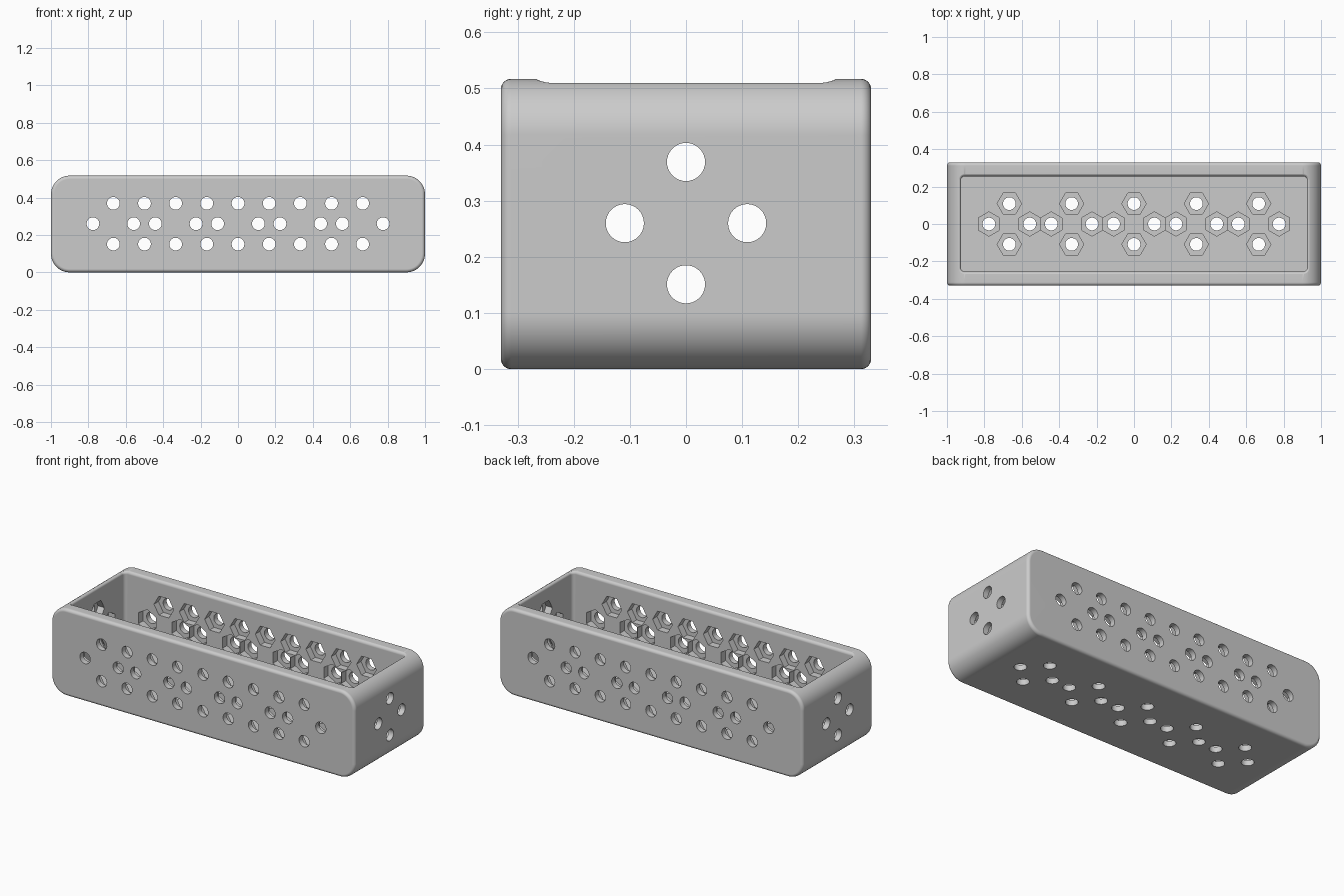
import bpy, bmesh, math
from mathutils import Matrix, Vector

if "Cube" in bpy.data.objects:
    bpy.data.objects.remove(bpy.data.objects["Cube"])

HX, HY, H, R = 1.0, 0.33, 0.517, 0.1      # outer half sizes, height, corner radius
CX, CY, FLOOR = 0.925, 0.255, 0.075       # cavity half sizes and floor height
EDGE, RIM = 0.018, 0.018                  # small edge roundings
ZC, OFF = 0.26, 0.109                     # hole group centre height and spread
HOLE_R, HEX_R, HEX_D = 0.034, 0.065, 0.042


def rrect(hx, hy, r, n):
    """Counter-clockwise rounded rectangle outline."""
    pts = []
    for k, (sx, sy) in enumerate(((1, 1), (-1, 1), (-1, -1), (1, -1))):
        for i in range(n + 1):
            a = math.pi / 2 * (k + i / n)
            pts.append((sx * (hx - r) + r * math.cos(a), sy * (hy - r) + r * math.sin(a)))
    return pts


def make_object(name, bm):
    bmesh.ops.recalc_face_normals(bm, faces=bm.faces)
    me = bpy.data.meshes.new(name)
    bm.to_mesh(me)
    bm.free()
    ob = bpy.data.objects.new(name, me)
    bpy.context.collection.objects.link(ob)
    return ob


def loft(name, rings):
    bm = bmesh.new()
    loops = [[bm.verts.new(p) for p in ring] for ring in rings]
    for a, b in zip(loops, loops[1:]):
        for i in range(len(a)):
            j = (i + 1) % len(a)
            bm.faces.new((a[i], a[j], b[j], b[i]))
    bm.faces.new(loops[0])
    bm.faces.new(loops[-1])
    return make_object(name, bm)


# Outer body: rounded profile swept along y, with softened front and back edges
stations = []
for i in range(7):
    a = math.pi / 2 * i / 6
    stations.append((-HY + EDGE * (1 - math.sin(a)), EDGE * (1 - math.cos(a))))
stations = stations[::-1]                 # front face first
stations = [(-HY + EDGE * (1 - math.cos(math.pi / 2 * i / 6)),
             EDGE * (1 - math.sin(math.pi / 2 * i / 6))) for i in range(7)]
stations += [(-y, d) for y, d in reversed(stations)]
body = loft("perforated_tray", [
    [(x, y, z + H / 2) for x, z in rrect(HX - d, H / 2 - d, R - d, 14)] for y, d in stations])


# Cavity cutter: flares at the top to round the rim along the curved ends
def top_z(x):
    e = max(0, abs(x) - (HX - R))
    return H - R + math.sqrt(max(0, R * R - e * e))


def cavity_ring(d, zf):
    return [(x, y, zf(x)) for x, y in rrect(CX + d, CY + d, 0.02 + d, 8)]


rings = [cavity_ring(0, lambda x: FLOOR)]
for i in range(8):
    a = math.pi / 2 * i / 7
    drop = RIM * (1 - math.sin(a)) - 0.0008
    rings.append(cavity_ring(RIM * (1 - math.cos(a)), lambda x, q=drop: top_z(x) - q))
rings.append(cavity_ring(RIM, lambda x: 0.65))
cavity = loft("cavity_cutter", rings)

# Hole layout: (position on inner wall, outward direction, hex spin along the wall)
groups = [k / 3 for k in range(-2, 3)]
holes = []


def add(p, n, point_dir):
    holes.append((Vector(p), Vector(n), Vector(point_dir)))


for c in groups:
    for s in (-1, 1):
        add((c, s * OFF, FLOOR), (0, 0, -1), (1, 0, 0))
        add((c + s * OFF, 0, FLOOR), (0, 0, -1), (0, 1, 0))
        for w in (-1, 1):
            add((c + s * OFF, w * CY, ZC), (0, w, 0), (0, 0, 1))
for k in range(-4, 5):
    for s in (-1, 1):
        for w in (-1, 1):
            add((k / 6, w * CY, ZC + s * OFF), (0, w, 0), (1, 0, 0))
for w in (-1, 1):
    for s in (-1, 1):
        add((w * CX, s * OFF, ZC), (w, 0, 0), (0, 0, 1))
        add((w * CX, 0, ZC + s * OFF), (w, 0, 0), (0, 1, 0))


def prisms(name, sides, radius, start, end):
    """One prism per hole, running from start to end along its direction."""
    bm = bmesh.new()
    for p, n, u in holes:
        v = n.cross(u)
        m = Matrix((u, v, n)).transposed().to_4x4()
        m.translation = p + n * (start + end) / 2
        # turn the prism so that a corner lies along u
        ring = [[bm.verts.new(m @ Vector((radius * math.cos(2 * math.pi * i / sides),
                                          radius * math.sin(2 * math.pi * i / sides), z)))
                 for i in range(sides)] for z in ((start - end) / 2, (end - start) / 2)]
        for i in range(sides):
            j = (i + 1) % sides
            bm.faces.new((ring[0][i], ring[0][j], ring[1][j], ring[1][i]))
        bm.faces.new(ring[0])
        bm.faces.new(ring[1])
    return make_object(name, bm)


# Hex nut pockets on the inside and round through holes
pockets = prisms("hex_pocket_cutter", 6, HEX_R, -0.01, HEX_D)
bores = prisms("round_hole_cutter", 32, HOLE_R, -0.015, 0.12)

# Cut everything, bake the result and drop the cutters
cutters = (cavity, pockets, bores)
for c in cutters:
    c.hide_render = True
    mod = body.modifiers.new(c.name, 'BOOLEAN')
    mod.operation, mod.solver, mod.object = 'DIFFERENCE', 'EXACT', c
deps = bpy.context.evaluated_depsgraph_get()
baked = bpy.data.meshes.new_from_object(body.evaluated_get(deps))
body.modifiers.clear()
body.data = baked
for c in cutters:
    bpy.data.objects.remove(c)

# Smooth the roundings, keep hard edges crisp
bpy.ops.object.select_all(action='DESELECT')
body.select_set(True)
bpy.context.view_layer.objects.active = body
bpy.ops.object.shade_smooth_by_angle(angle=math.radians(30))
wn = body.modifiers.new("flat_face_normals", 'WEIGHTED_NORMAL')
wn.keep_sharp = True
